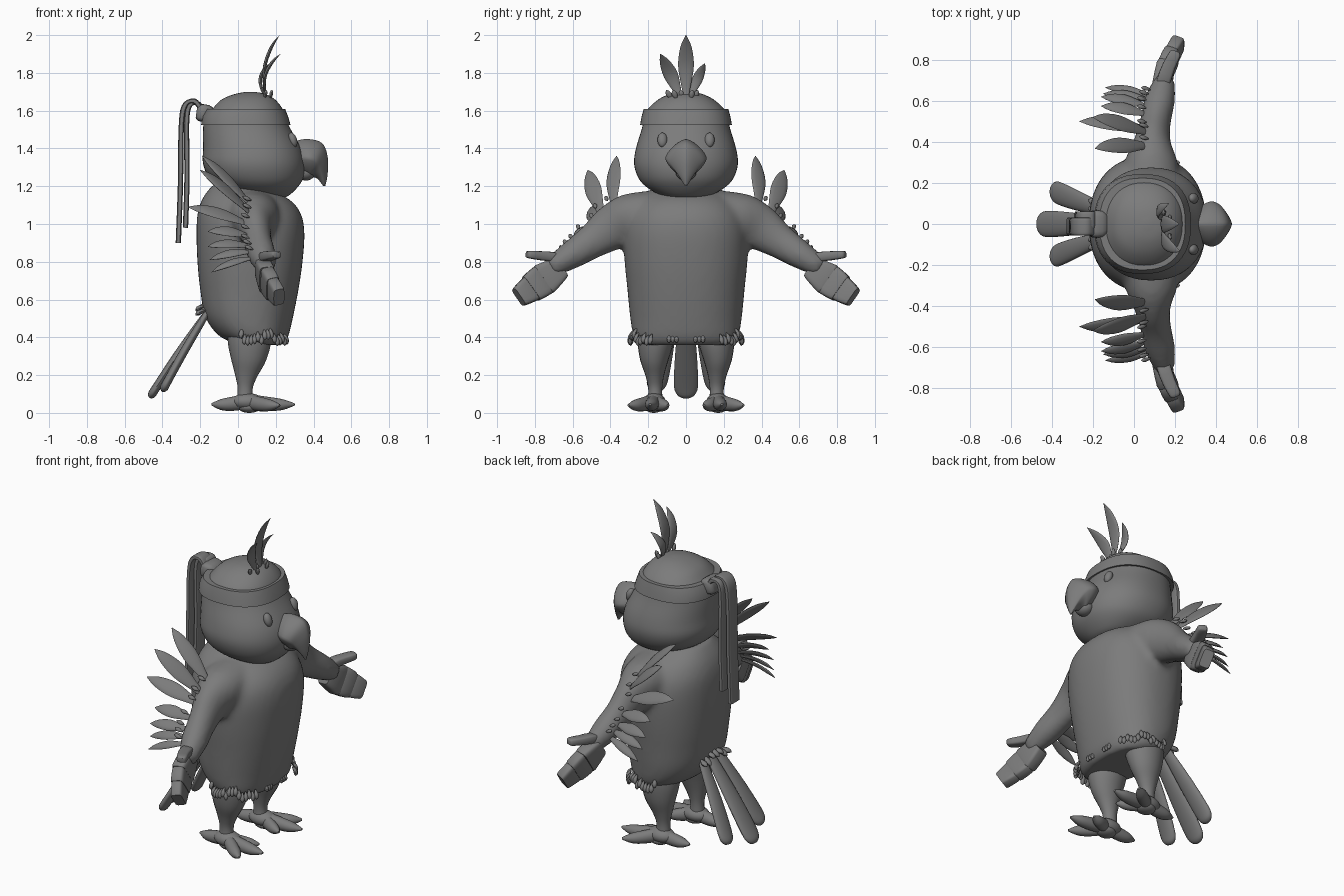
import bpy, bmesh, math, random
from mathutils import Vector as V, Matrix

if "Cube" in bpy.data.objects:
    bpy.data.objects.remove(bpy.data.objects["Cube"])

random.seed(4)
grey = bpy.data.materials.new('dark_grey')
grey.diffuse_color = (.2, .2, .2, 1)
grey.use_nodes = True
grey.node_tree.nodes["Principled BSDF"].inputs["Base Color"].default_value = grey.diffuse_color


def smooth_rows(rows, steps):
    """Catmull-Rom through equal-length number rows."""
    out, n = [], len(rows)
    for i in range(n - 1):
        p0, p1, p2, p3 = (rows[max(0, min(n - 1, i + k))] for k in (-1, 0, 1, 2))
        for s in range(steps):
            t = s / steps
            out.append([0.5 * (2 * b + (c - a) * t + (2 * a - 5 * b + 4 * c - d) * t * t
                               + (3 * b - a - 3 * c + d) * t ** 3) for a, b, c, d in zip(p0, p1, p2, p3)])
    return out + [list(rows[-1])]


def loft(bm, sections, power=2.0, seg=32, steps=4, caps=True):
    """Skin superellipse sections given as (centre, half axis, half axis)."""
    rings = []
    for r in smooth_rows([[*c, *u, *v] for c, u, v in sections], steps):
        c, u, v = V(r[:3]), V(r[3:6]), V(r[6:])
        ring = []
        for k in range(seg):
            a = math.tau * k / seg
            ca, sa = math.cos(a), math.sin(a)
            ring.append(bm.verts.new(c + u * math.copysign(abs(ca) ** (2 / power), ca)
                                     + v * math.copysign(abs(sa) ** (2 / power), sa)))
        rings.append(ring)
    for a, b in zip(rings, rings[1:]):
        for k in range(seg):
            j = (k + 1) % seg
            bm.faces.new((a[k], a[j], b[j], b[k]))
    if caps:
        bm.faces.new(rings[0][::-1])
        bm.faces.new(rings[-1])


def stack(rows):
    """Horizontal sections from (z, x min, x max, y half width)."""
    return [((((a + b) / 2), 0, z), ((b - a) / 2, 0, 0), (0, w, 0)) for z, a, b, w in rows]


def limb(bm, rows, power=2.0, seg=20, side=(1, 0, 0), steps=4):
    """Sections along a path from (point, half width on side axis, half depth)."""
    pts = [V(r[0]) for r in rows]
    secs = []
    for i, (p, a, b) in enumerate(rows):
        d = (pts[min(i + 1, len(pts) - 1)] - pts[max(i - 1, 0)]).normalized()
        s = V(side)
        s = (s - d * s.dot(d)).normalized()
        secs.append((p, s * a, d.cross(s) * b))
    loft(bm, secs, power, seg, steps)


POINTED = ((0, .25), (.2, .6), (.5, 1), (.8, .7), (1, .04))
PADDLE = ((0, .5), (.15, .65), (.5, .9), (.85, 1), (.96, .75), (1, .3))


def feather(bm, base, tip, side, w, thick, bow=(0, 0, 0), shape=POINTED, seg=12, steps=3):
    base, tip, bow = V(base), V(tip), V(bow)
    limb(bm, [(base.lerp(tip, t) + bow * 4 * t * (1 - t), w * k, thick * min(1, k * 1.3))
              for t, k in shape], seg=seg, side=side, steps=steps)


def ball(bm, c, r, rot=Matrix()):
    bmesh.ops.create_uvsphere(bm, u_segments=20, v_segments=12, radius=1,
                              matrix=Matrix.Translation(c) @ rot @ Matrix.Diagonal((*r, 1)))


def finish(name, bm, mirror=False, angle=45):
    bmesh.ops.recalc_face_normals(bm, faces=bm.faces[:])
    me = bpy.data.meshes.new(name)
    bm.to_mesh(me)
    bm.free()
    me.materials.append(grey)
    ob = bpy.data.objects.new(name, me)
    bpy.context.collection.objects.link(ob)
    bpy.ops.object.select_all(action='DESELECT')
    bpy.context.view_layer.objects.active = ob
    ob.select_set(True)
    bpy.ops.object.shade_smooth_by_angle(angle=math.radians(angle))
    if mirror:
        m = ob.modifiers.new('mirror', 'MIRROR')
        m.use_axis = (False, True, False)
        m.use_mirror_merge = False
    return ob


# body and arms, fused into one skin
bm = bmesh.new()
loft(bm, stack([(.36, .02, .24, .23), (.40, -.09, .265, .275), (.5, -.17, .29, .295), (.65, -.2, .32, .31),
                (.8, -.215, .342, .325), (.95, -.22, .352, .33), (1.05, -.215, .335, .31),
                (1.12, -.195, .285, .265), (1.17, -.165, .2, .205), (1.21, -.13, .12, .13)]), 2.25, 48)
for s in (1, -1):
    limb(bm, [((.08, s * .16, 1.06), .15, .12), ((.085, s * .3, 1.03), .13, .13), ((.09, s * .4, .975), .09, .12),
              ((.105, s * .5, .905), .075, .092), ((.125, s * .6, .84), .075, .077),
              ((.145, s * .68, .79), .056, .06), ((.155, s * .72, .765), .04, .05)], seg=24)
body = finish('body_and_arms', bm)
m = body.modifiers.new('fuse', 'REMESH')
m.voxel_size = .018
m.use_smooth_shade = True
m = body.modifiers.new('soften', 'SMOOTH')
m.iterations = 6

# head
bm = bmesh.new()
loft(bm, stack([(1.138, .12, .24, .07), (1.155, .02, .275, .14), (1.2, -.09, .32, .215), (1.25, -.155, .348, .255),
                (1.32, -.185, .355, .275), (1.4, -.185, .335, .265), (1.5, -.185, .28, .235),
                (1.56, -.175, .25, .22), (1.61, -.135, .235, .2), (1.66, -.085, .195, .145),
                (1.69, -.01, .14, .08), (1.7, .05, .08, .015)]), 2.2, 48)
finish('head', bm)

# headband with its knot and ribbon tails
bm = bmesh.new()
loft(bm, stack([(1.535, -.16, .24, .21), (1.525, -.195, .278, .243), (1.57, -.19, .265, .235),
                (1.608, -.168, .25, .224), (1.608, -.12, .21, .18)]), 2.4, 48, 1, False)
finish('headband', bm, angle=35)
bm = bmesh.new()
limb(bm, [((-.14, 0, 1.58), .05, .035), ((-.16, 0, 1.585), .065, .045), ((-.205, 0, 1.59), .065, .045),
          ((-.22, 0, 1.592), .045, .03)], 4, side=(0, 1, 0), steps=2)
for y, path in ((.018, ((-.19, 1.6), (-.21, 1.635), (-.255, 1.63), (-.272, 1.54), (-.27, 1.25), (-.278, .98))),
                (-.012, ((-.19, 1.6), (-.23, 1.65), (-.28, 1.63), (-.3, 1.52), (-.305, 1.2), (-.316, .9)))):
    limb(bm, [((x, y, z), .044, .014) for x, z in path], 4, 16, (0, 1, 0), 5)
finish('headband_tails', bm)

# beak, upper hook and lower bill
bm = bmesh.new()
loft(bm, [((x, 0, z), (ux, 0, uz), (0, w, 0)) for x, z, ux, uz, w in
          ((.29, 1.35, 0, .085, .07), (.365, 1.35, 0, .1, .108), (.41, 1.335, .035, .093, .1),
           (.432, 1.30, .043, .053, .07), (.447, 1.25, .027, .01, .036), (.457, 1.2, .005, 0, .005))], 1.45, 32, 5)
ball(bm, (.36, 0, 1.275), (.05, .055, .045))
finish('beak', bm, angle=60)

# eyes
bm = bmesh.new()
ball(bm, (.29, .125, 1.445), (.022, .026, .04), Matrix.Rotation(math.radians(-18), 4, 'Y'))
finish('eyes', bm, True)

# crest feathers and their little base tufts
bm = bmesh.new()
for tip, w in (((.22, 0, 2.0), .042), ((.225, -.135, 1.9), .038), ((.17, .1, 1.85), .028)):
    feather(bm, (.155, tip[1] * .2, 1.66), tip, (0, 1, 0), w, .009, (-.045, 0, .01))
for k, y in enumerate((-.075, -.05, -.02, .025, .045)):
    feather(bm, (.14 + .03 * (k % 2), y, 1.66), (.15 + .03 * (k % 2), y * 1.4, 1.71), (0, 1, 0), .015, .009, seg=8)
finish('crest', bm)

# wing feathers on the back of each arm
bm = bmesh.new()
for base, tip, w in (((.08, .38, 1.08), (-.19, .368, 1.36), .044), ((.08, .44, 1.04), (-.2, .52, 1.285), .047),
                     ((.07, .46, .99), (-.265, .5, 1.09), .045), ((.07, .53, .93), (-.16, .575, .96), .038),
                     ((.07, .57, .88), (-.16, .62, .88), .034), ((.08, .6, .85), (-.15, .635, .81), .03),
                     ((.09, .62, .82), (-.14, .665, .745), .026)):
    feather(bm, base, tip, (0, .75, -.65), w, .01, (0, .01, .015))
    p = V(base) + V((-.01, .035, .045))
    feather(bm, p, p + V((-.045, .012, .02)), (0, .7, -.7), .012, .009, seg=8)
finish('wing_feathers', bm, True)

# blocky mitten hands, fingers curling forward
bm = bmesh.new()
across = V((0, .56, .82))
p = V((.13, .66, .77))
for d, length, w0, w1, t in (((.2, .82, -.56), .12, .06, .09, .043), ((.36, .78, -.56), .09, .086, .076, .038),
                             ((.4, .78, -.54), .088, .072, .054, .033)):
    q = p + V(d).normalized() * length
    limb(bm, [(p.lerp(q, f), (w0 + (w1 - w0) * f) * k, t * k)
              for f, k in ((0, .85), (.1, 1), (.9, 1), (1, .85))], 5, 24, across, 2)
    p = q - V(d) * .004
limb(bm, [((.125, .63, .8), .025, .022), ((.145, .7, .825), .034, .026), ((.17, .77, .832), .032, .024),
          ((.2, .83, .838), .028, .02), ((.205, .843, .838), .016, .012)], 4, 16, steps=2)
finish('hands', bm, True, 40)

# legs
bm = bmesh.new()
limb(bm, [((.06, .155, .46), .115, .1), ((.06, .162, .37), .114, .095), ((.054, .168, .28), .092, .075),
          ((.043, .165, .2), .06, .05), ((.038, .163, .13), .04, .037), ((.038, .163, .05), .045, .04)])
finish('legs', bm, True)

# feet with splayed toes
bm = bmesh.new()
ball(bm, (.05, .168, .06), (.085, .06, .045))
for tip, w in (((.3, .19, .045), .036), ((.22, .305, .04), .034), ((.21, .095, .04), .032), ((-.14, .165, .045), .036)):
    o = V((.05, .17, .06))
    tip = V(tip)
    limb(bm, [(o, w, .04), (o.lerp(tip, .45) - V((0, 0, .006)), w, .037), (o.lerp(tip, .75) - V((0, 0, .005)), w * .85, .028),
              (tip, w * .2, .006)], side=(tip - o).cross(V((0, 0, 1))), seg=16)
ball(bm, (.06, .17, .03), (.06, .05, .03))
finish('feet', bm, True)

# tail feathers and tufts at their root
bm = bmesh.new()
for y0, tip in ((0, (-.467, 0, .08)), (.07, (-.4, .165, .115)), (-.07, (-.4, -.165, .115))):
    feather(bm, (-.15, y0, .55), tip, (0, 1, 0), .064 - abs(y0) * .12, .022, (-.01, 0, -.006), PADDLE, 20)
for k in range(7):
    y = -.1 + .033 * k
    z = .56 - abs(y) * .35
    feather(bm, (-.17, y, z + .02), (-.225, y * 1.2, z - .02 * (k % 2)), (0, 1, 0), .018, .012, seg=8)
finish('tail', bm)

# fringe of tufts around the hem, on the flanks and a few in front
bm = bmesh.new()
for k in range(16):
    a = math.radians(32 + 80 * k / 15)
    x, y = .09 + .185 * math.cos(a), .285 * math.sin(a) ** .7
    z = .43 + random.uniform(-.025, .02)
    out = V((math.cos(a), math.sin(a), 0))
    p = V((x, y, z))
    feather(bm, p - out * .005, p + out * .012 - V((0, 0, .055)), (-out.y, out.x, 0), .014, .011, out * .008, seg=8)
for k in range(3):
    p = V((.25, .05 + .02 * k, .415))
    feather(bm, p, p + V((.012, 0, -.045)), (0, 1, 0), .012, .011, seg=8)
finish('hem_fringe', bm, True)
